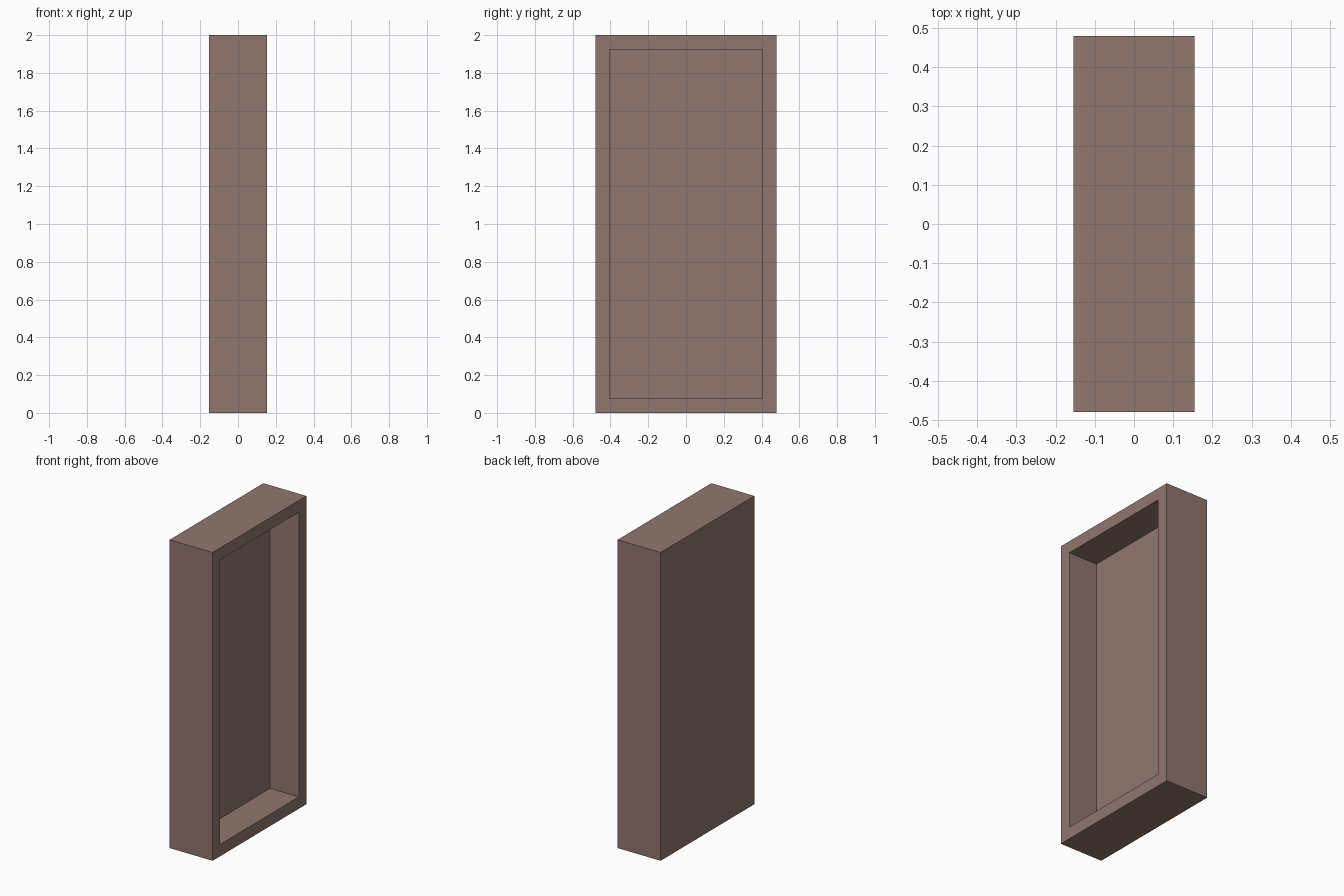
import bpy
import bmesh
from mathutils import Vector

cube = bpy.data.objects.get("Cube")
if cube:
    bpy.data.objects.remove(cube, do_unlink=True)

WIDTH, DEPTH, HEIGHT = 0.308, 0.96, 2.0
WALL = 0.077
RECESS = 0.206

brown = bpy.data.materials.new("dusty brown")
brown.use_nodes = True
colour = (0.28, 0.185, 0.153, 1)
brown.diffuse_color = colour
brown.node_tree.nodes["Principled BSDF"].inputs["Base Color"].default_value = colour

# Solid upright box
bm = bmesh.new()
bmesh.ops.create_cube(bm, size=1)
bmesh.ops.scale(bm, vec=(WIDTH, DEPTH, HEIGHT), verts=bm.verts)
bmesh.ops.translate(bm, vec=(0, 0, HEIGHT / 2), verts=bm.verts)

# Rim and recess on the +x side
bm.normal_update()
panel = max(bm.faces, key=lambda f: f.normal.x)
bmesh.ops.inset_region(bm, faces=[panel], thickness=WALL, use_even_offset=True)
pushed = bmesh.ops.extrude_face_region(bm, geom=[panel])
floor_verts = [g for g in pushed["geom"] if isinstance(g, bmesh.types.BMVert)]
if panel.is_valid:
    bmesh.ops.delete(bm, geom=[panel], context="FACES_ONLY")
bmesh.ops.translate(bm, vec=Vector((-RECESS, 0, 0)), verts=floor_verts)
bmesh.ops.recalc_face_normals(bm, faces=bm.faces)

mesh = bpy.data.meshes.new("open_case")
bm.to_mesh(mesh)
bm.free()
mesh.materials.append(brown)
case = bpy.data.objects.new("open_case", mesh)
bpy.context.collection.objects.link(case)
